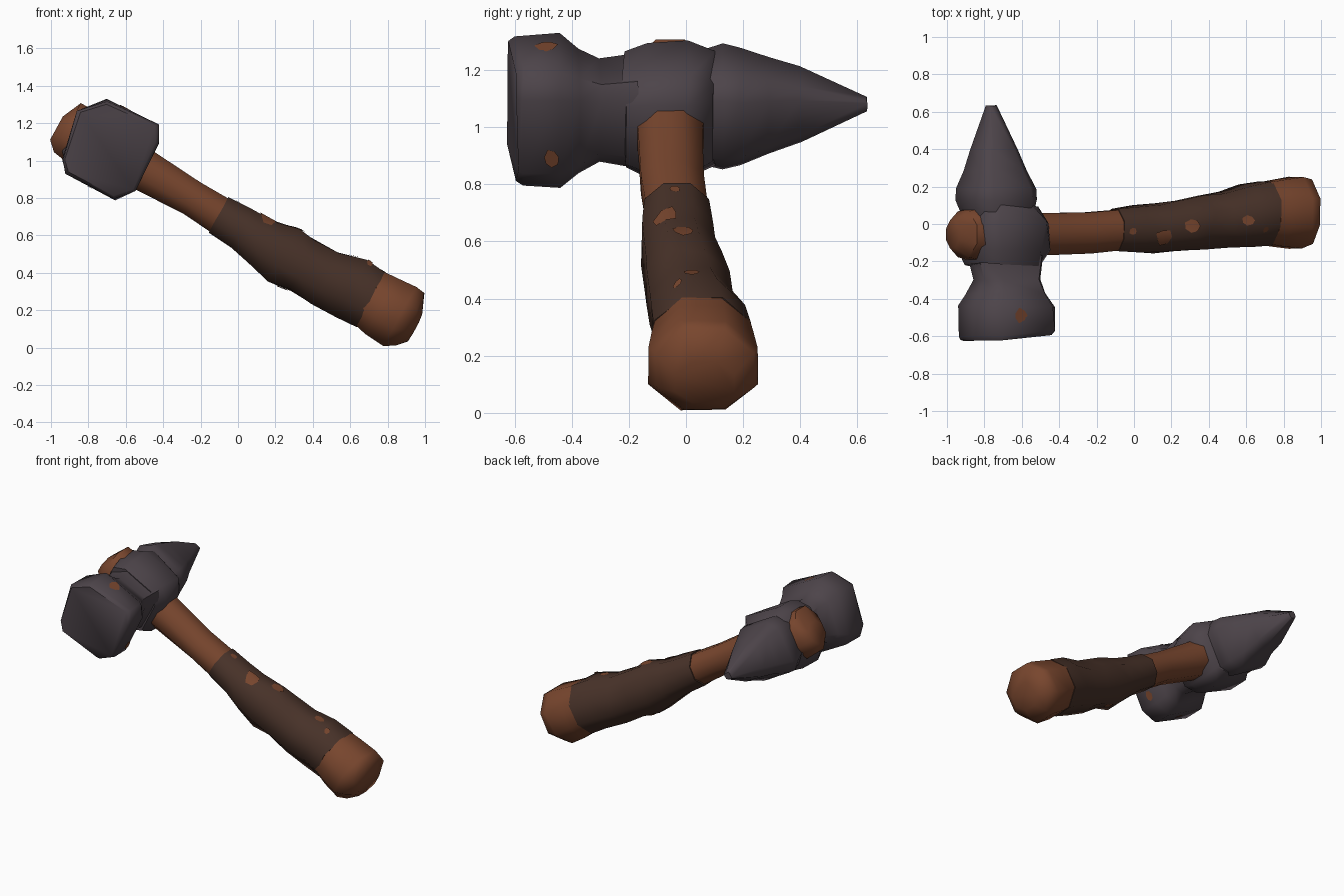
import bpy, bmesh, math, random
from mathutils import Vector
from mathutils.bvhtree import BVHTree

random.seed(4)
cube = bpy.data.objects.get("Cube")
if cube:
    bpy.data.objects.remove(cube, do_unlink=True)


def material(name, color):
    m = bpy.data.materials.new(name)
    m.use_nodes = True
    m.diffuse_color = (*color, 1)
    bsdf = m.node_tree.nodes["Principled BSDF"]
    bsdf.inputs["Base Color"].default_value = (*color, 1)
    bsdf.inputs["Roughness"].default_value = 0.8
    return m


WOOD = material("warm brown wood", (0.188, 0.061, 0.027))
WRAP = material("dark leather", (0.065, 0.032, 0.022))
STONE = material("dark grey stone", (0.074, 0.058, 0.068))

# Tilted frame: ALONG runs down the handle, ACROSS is its upper side
ALONG = Vector((0.877, 0, -0.481))
ACROSS = Vector((0.481, 0, 0.877))
BACK = Vector((0, 1, 0))


def place(t, y, n):
    return ALONG * t + BACK * y + ACROSS * n


def finish(name, bm, mat, angle):
    bmesh.ops.recalc_face_normals(bm, faces=bm.faces)
    mesh = bpy.data.meshes.new(name)
    bm.to_mesh(mesh)
    bm.free()
    mesh.materials.append(mat)
    obj = bpy.data.objects.new(name, mesh)
    bpy.context.collection.objects.link(obj)
    bpy.ops.object.select_all(action='DESELECT')
    obj.select_set(True)
    bpy.context.view_layer.objects.active = obj
    bpy.ops.object.shade_smooth_by_angle(angle=math.radians(angle))
    return obj


def loft(name, rings, mat, angle=52):
    """Skin a list of equal-length point rings and cap both ends."""
    bm = bmesh.new()
    loops = [[bm.verts.new(p) for p in ring] for ring in rings]
    for a, b in zip(loops, loops[1:]):
        for i in range(len(a)):
            j = (i + 1) % len(a)
            bm.faces.new((a[i], a[j], b[j], b[i]))
    bm.faces.new(loops[0])
    bm.faces.new(loops[-1])
    return finish(name, bm, mat, angle)


def handle_ring(t, n_low, n_high, y_low, y_high, wobble=0.0, sides=8):
    """Rounded section across the handle."""
    ring = []
    for i in range(sides):
        a = math.tau * (i + 0.5) / sides
        c, s = math.cos(a) * 1.06, math.sin(a) * 1.06
        r = 1 + random.uniform(-wobble, wobble)
        y = (y_low + y_high) / 2 + c * r * (y_high - y_low) / 2
        n = (n_low + n_high) / 2 + s * r * (n_high - n_low) / 2
        ring.append(place(t + random.uniform(-wobble, wobble) * 0.4, y, n))
    return ring


# Outlines of the head sections: an uneven block and a chamfered square
BLOCK = ((0.95, 0.65), (0.73, 0.99), (-0.55, 0.92), (-1.03, 0.4),
         (-0.8, -0.77), (-0.57, -0.99), (0.69, -0.98), (1.01, -0.6))
SQUARE = ((1, 0.63), (0.63, 1), (-0.63, 1), (-1, 0.63),
          (-1, -0.63), (-0.63, -1), (0.63, -1), (1, -0.63))


def head_ring(outline, y, t, n, half, slant=0.0, wobble=0.006):
    """Section across the head, scaled from an outline."""
    ring = []
    for a, b in outline:
        da, db, dy = (random.uniform(-wobble, wobble) for _ in range(3))
        ring.append(place(t + a * half + da, y + slant * a + dy, n + b * half + db))
    return ring


# Wooden shaft running through the head
loft("handle_shaft", [handle_ring(*s) for s in (
    (-1.415, 0.49, 0.635, -0.13, 0.02),
    (-1.365, 0.44, 0.745, -0.18, 0.07),
    (-1.28, 0.425, 0.745, -0.2, 0.09),
    (-0.9, 0.475, 0.705, -0.17, 0.06),
    (-0.6, 0.485, 0.68, -0.16, 0.065),
    (-0.38, 0.465, 0.675, -0.14, 0.08))], WOOD)

# Leather grip with uneven folds
grip = loft("leather_grip",
            [handle_ring(-0.43, 0.462, 0.682, -0.147, 0.084, 0.01)]
            + [handle_ring(*s, wobble=0.045) for s in (
                (-0.29, 0.445, 0.685, -0.15, 0.1),
                (-0.16, 0.425, 0.69, -0.155, 0.11),
                (-0.03, 0.388, 0.712, -0.145, 0.13),
                (0.1, 0.4, 0.7, -0.135, 0.15),
                (0.24, 0.395, 0.7, -0.125, 0.17),
                (0.38, 0.395, 0.745, -0.12, 0.21))]
            + [handle_ring(0.5, 0.4, 0.735, -0.115, 0.23, 0.02)], WRAP, 62)

# Chunky wooden knob at the lower end
loft("handle_knob", [handle_ring(*s, wobble=0.015) for s in (
    (0.49, 0.405, 0.735, -0.115, 0.225),
    (0.56, 0.39, 0.738, -0.125, 0.24),
    (0.68, 0.378, 0.745, -0.135, 0.255),
    (0.735, 0.41, 0.738, -0.11, 0.24),
    (0.778, 0.465, 0.63, -0.04, 0.17))], WOOD, 62)

# Striking block and its narrow neck
block = loft("striking_block", [head_ring(BLOCK, *s) for s in (
    (-0.61, -1.12, 0.605, 0.218, 0.018),
    (-0.585, -1.12, 0.605, 0.234, 0.018),
    (-0.44, -1.12, 0.605, 0.236),
    (-0.375, -1.12, 0.605, 0.195),
    (-0.3, -1.12, 0.606, 0.16),
    (-0.17, -1.125, 0.6, 0.18))], STONE)

# Collar around the shaft
loft("head_collar", [head_ring(SQUARE, *s, wobble=0.01) for s in (
    (-0.215, -1.125, 0.595, 0.18),
    (-0.14, -1.12, 0.595, 0.205),
    (0.01, -1.12, 0.597, 0.21),
    (0.1, -1.125, 0.593, 0.165))], STONE, 58)

# Tapered pick
loft("pick_spike", [head_ring(SQUARE, *s) for s in (
    (0.03, -1.15, 0.589, 0.16),
    (0.13, -1.16, 0.587, 0.184),
    (0.19, -1.163, 0.587, 0.178),
    (0.29, -1.17, 0.587, 0.144),
    (0.4, -1.18, 0.587, 0.11))]
    + [head_ring(SQUARE, 0.633, -1.19, 0.579, 0.023, wobble=0.003)], STONE)


def worn_patch(name, target, origin, direction, size):
    """Thin irregular plate draped on a surface where brown shows through."""
    tree = BVHTree.FromPolygons([v.co for v in target.data.vertices],
                                [tuple(p.vertices) for p in target.data.polygons])
    side = direction.cross(BACK).normalized()
    bm = bmesh.new()

    def drape(u, v):
        hit, normal, _, _ = tree.ray_cast(origin + side * u + BACK * v, direction)
        return bm.verts.new(hit - direction * 0.006) if hit else None

    center = drape(0, 0)
    rim = []
    for i in range(7):
        a, r = math.tau * i / 7, size * random.uniform(0.8, 1.15)
        rim.append(drape(math.cos(a) * r, math.sin(a) * r * 0.85))
    for a, b in zip(rim, rim[1:] + rim[:1]):
        if center and a and b:
            bm.faces.new((center, a, b))
    finish(name, bm, WOOD, 60)


# Worn spots on the grip: distance along, depth, side, size
for i, (t, y, up, size) in enumerate((
        (-0.19, -0.07, 1, 0.052), (-0.03, -0.01, 1, 0.046), (0.3, 0.02, 1, 0.034),
        (-0.38, -0.04, 1, 0.022), (0.4, -0.03, 1, 0.02), (0.05, 0.03, -1, 0.035))):
    worn_patch(f"grip_worn_spot_{i}", grip, place(t, y, 0.58 + up), ACROSS * -up, size)

# Worn spots on the striking block
worn_patch("block_worn_spot_top", block, place(-1.146, -0.49, 1.5), -ACROSS, 0.045)
worn_patch("block_worn_spot_inner", block, place(0, -0.47, 0.53), -ALONG, 0.034)
worn_patch("block_worn_spot_under", block, place(-1.1, -0.5, -0.5), ACROSS, 0.03)
